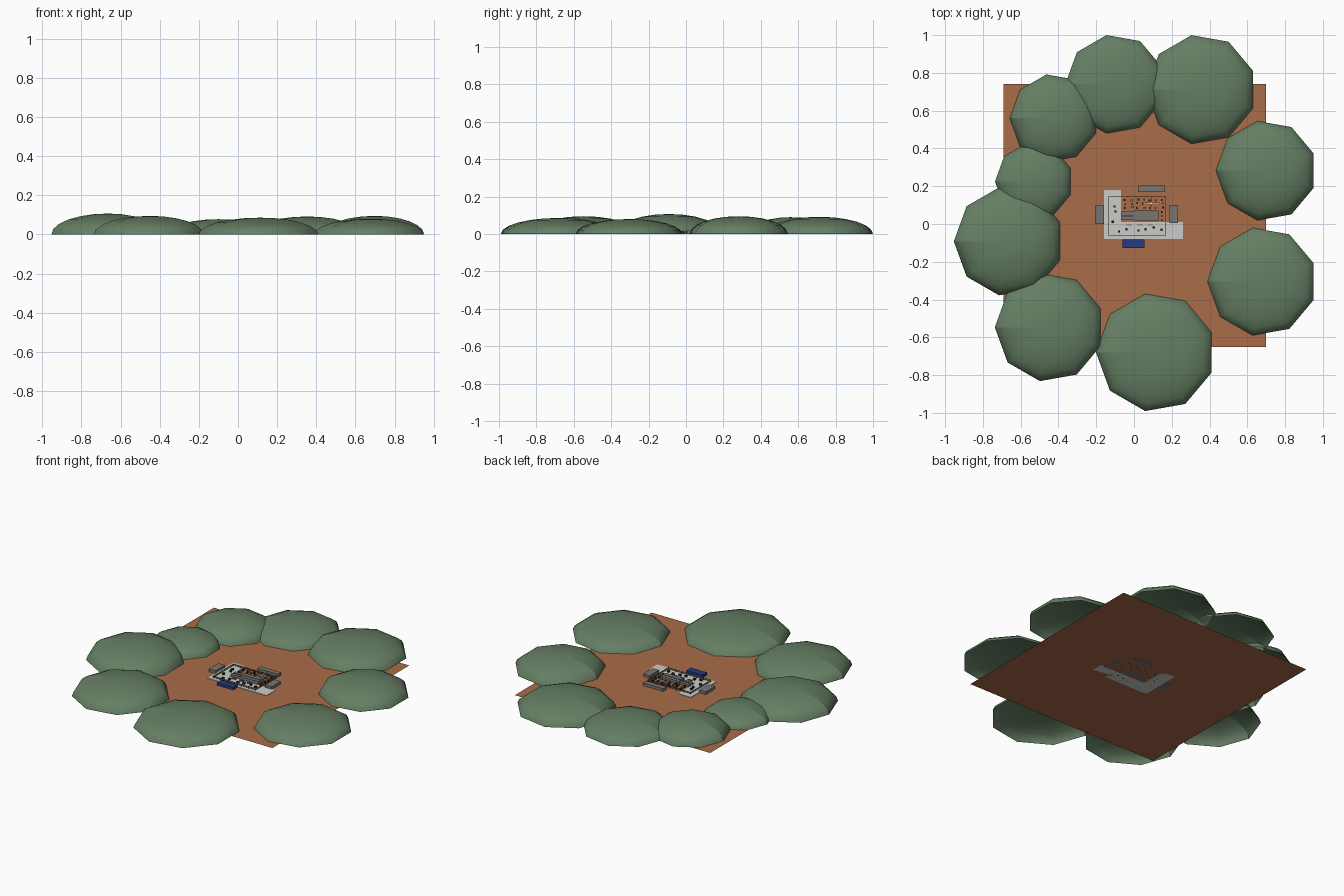
import bpy, bmesh, math, random

cube = bpy.data.objects.get("Cube")
if cube:
    bpy.data.objects.remove(cube, do_unlink=True)
random.seed(4)


def material(name, r, g, b):
    m = bpy.data.materials.new(name)
    m.use_nodes = True
    m.diffuse_color = (r, g, b, 1)
    m.node_tree.nodes["Principled BSDF"].inputs["Base Color"].default_value = (r, g, b, 1)
    return m


EARTH = material("earth brown", .40, .15, .065)
LEAF = material("foliage green", .13, .21, .125)
PAVING = material("pale paving", .60, .60, .57)
STONE = material("grey stone", .19, .18, .17)
BLUE = material("dark blue", .02, .04, .22)
DARK = material("dark figures", .02, .025, .02)
ORANGE = material("orange", .55, .13, .02)
FENCE = material("fence green", .10, .16, .08)
WHITE = material("white", .85, .85, .85)


def finish(name, bm, mat, smooth=False):
    mesh = bpy.data.meshes.new(name)
    bm.normal_update()
    bm.to_mesh(mesh)
    bm.free()
    mesh.materials.append(mat)
    for p in mesh.polygons:
        p.use_smooth = smooth
    ob = bpy.data.objects.new(name, mesh)
    bpy.context.collection.objects.link(ob)
    return ob


def box(name, mat, x0, x1, y0, y1, z0, z1):
    bm = bmesh.new()
    bmesh.ops.create_cube(bm, size=1)
    for v in bm.verts:
        v.co.x = x0 if v.co.x < 0 else x1
        v.co.y = y0 if v.co.y < 0 else y1
        v.co.z = z0 if v.co.z < 0 else z1
    return finish(name, bm, mat)


def dome(name, cx, cy, r, h, sides=9, rings=6):
    # open half ellipsoid, with a seam down its -x side
    bm = bmesh.new()
    grid = []
    for i in range(rings):
        lat = math.pi / 2 * i / rings
        ring = []
        for k in range(sides + 1):
            a = math.pi + math.tau * k / sides
            ring.append(bm.verts.new((cx + r * math.cos(lat) * math.cos(a),
                                      cy + r * math.cos(lat) * math.sin(a),
                                      h * math.sin(lat))))
        grid.append(ring)
    top = bm.verts.new((cx, cy, h))
    for k in range(sides):
        for low, high in zip(grid, grid[1:]):
            bm.faces.new((low[k], low[k + 1], high[k + 1], high[k]))
        bm.faces.new((grid[-1][k], grid[-1][k + 1], top))
    return finish(name, bm, LEAF, True)


# Ground sheet
bm = bmesh.new()
bm.faces.new([bm.verts.new(c) for c in
              ((-.69, -.65, 0), (.70, -.65, 0), (.70, .74, 0), (-.69, .74, 0))])
finish("ground", bm, EARTH)

# Ring of tree canopies: centre x, centre y, radius, height
for n, spec in enumerate([(-.10, .74, .264, .078), (.355, .712, .292, .092),
                          (.70, .282, .267, .095), (.678, -.305, .289, .08),
                          (.114, -.68, .315, .086), (-.448, -.547, .289, .095),
                          (-.664, -.092, .290, .107), (-.53, .225, .206, .075),
                          (-.423, .56, .235, .09)]):
    dome(f"tree_canopy_{n + 1}", *spec)

# L-shaped paving
box("paving_left", PAVING, -.16, -.07, -.08, .18, .0, .003)
box("paving_front", PAVING, -.07, .26, -.08, .01, .0, .003)

# Outer benches and blue container
box("left_block", STONE, -.207, -.16, 0, .097, -.001, .018)
box("back_block", STONE, .02, .165, .17, .203, -.001, .018)
box("right_block", STONE, .188, .234, .006, .10, -.001, .018)
box("blue_container", BLUE, -.06, .055, -.128, -.082, .001, .018)

# Perimeter fence: posts with two rails on each side
FX, FY = (-.134, .168), (-.06, .145)
T = .0015
for z in (.006, .013):
    for y in FY:
        box("fence_rail", FENCE, FX[0], FX[1], y - T, y + T, z, z + .002)
    for x in FX:
        box("fence_rail", FENCE, x - T, x + T, FY[0], FY[1], z, z + .002)
for i in range(7):
    x = FX[0] + (FX[1] - FX[0]) * i / 6
    for y in FY:
        box("fence_post", FENCE, x - .002, x + .002, y - .002, y + .002, 0, .016)

# Central stone hall, with a lower wing and a ridge beam
box("hall", STONE, .0, .13, .018, .072, 0, .020)
box("hall_wing", STONE, -.066, .0, .022, .066, 0, .014)
box("hall_ridge", STONE, .004, .126, .040, .050, .02, .023)
box("wing_slit", DARK, -.06, -.004, .040, .046, .014, .016)

# White cross
box("cross_beam", WHITE, .05, .135, .106, .113, .012, .017)
box("cross_shaft", WHITE, .089, .096, .075, .14, .012, .017)
box("cross_post", WHITE, .089, .096, .106, .113, 0, .012)


def marker(name, mat, x, y, s=.006, h=.014):
    box(name, mat, x - s, x + s, y - s, y + s, 0, h)


# Dark figures along the paving
for x, y in [(-.103, .093), (-.098, .066), (-.112, .012), (-.08, -.04), (-.04, -.028),
             (.024, -.035), (.061, -.028), (.104, -.018), (.145, -.03)]:
    marker("figure", DARK, x, y)
for x in (-.025, .03, .085):
    box("low_sign", STONE, x - .014, x + .014, -.008, -.002, .003, .01)

# Alternating orange and dark markers in the yard
for i in range(7):
    for j in range(3):
        x = -.045 + .032 * i + random.uniform(-.007, .007)
        y = .087 + .02 * j + random.uniform(-.004, .004)
        marker("yard_marker", ORANGE if (i + j) % 2 else DARK, x, y, .005, .012)
for j in range(3):
    marker("side_marker", ORANGE if j % 2 else DARK, .147, .02 + .022 * j, .005, .012)
